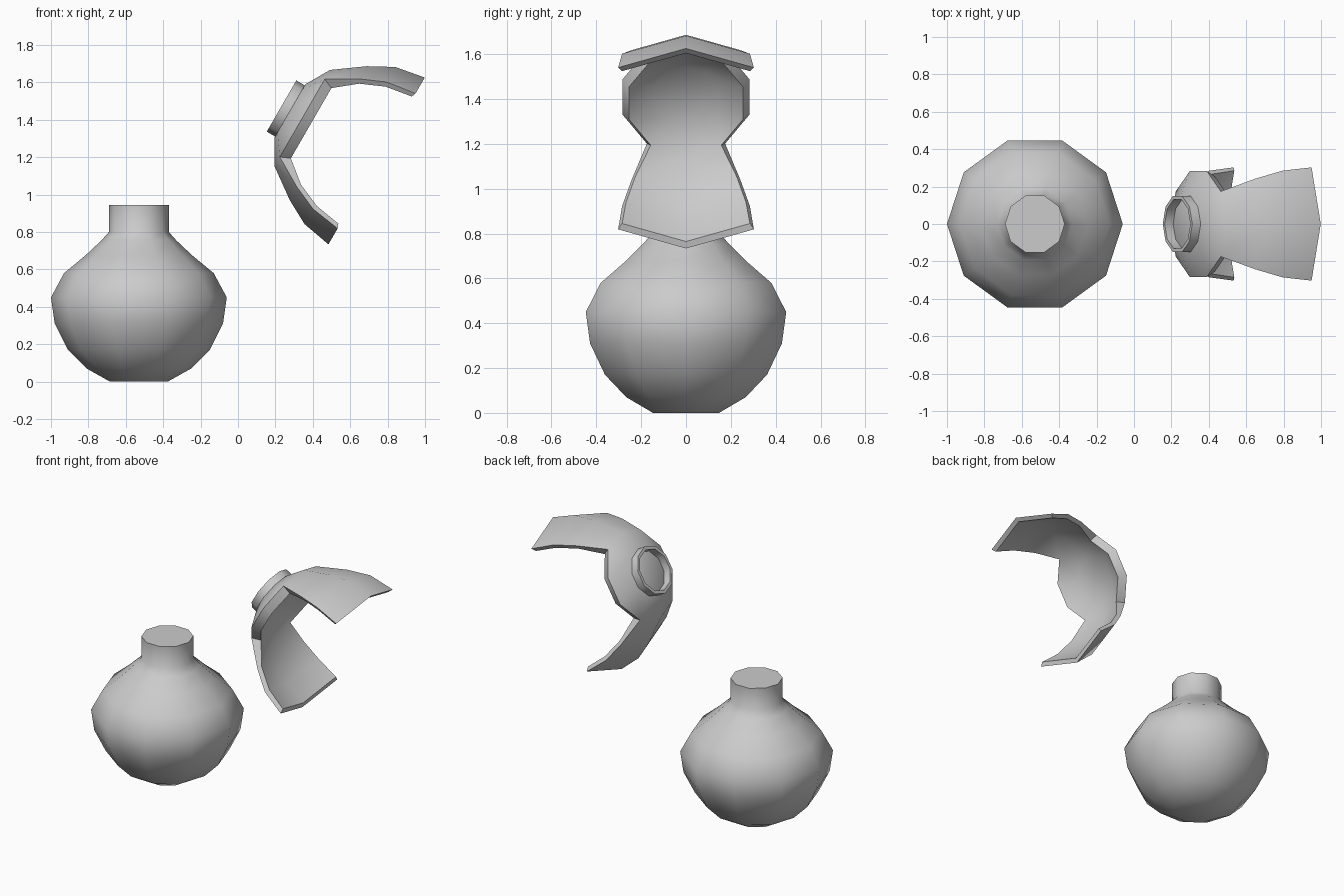
import bpy, bmesh, math
from mathutils import Vector

if "Cube" in bpy.data.objects:
    bpy.data.objects.remove(bpy.data.objects["Cube"])

N = 10


def finish(bm, name):
    bmesh.ops.recalc_face_normals(bm, faces=bm.faces[:])
    me = bpy.data.meshes.new(name)
    bm.to_mesh(me)
    bm.free()
    ob = bpy.data.objects.new(name, me)
    bpy.context.collection.objects.link(ob)
    bpy.ops.object.select_all(action='DESELECT')
    ob.select_set(True)
    bpy.context.view_layer.objects.active = ob
    bpy.ops.object.shade_smooth_by_angle(angle=math.radians(50))
    return ob


def rings(bm, profile, place):
    """One ten-sided ring of vertices per (radius, height) point."""
    out = []
    for r, h in profile:
        ring = []
        for i in range(N):
            a = 2 * math.pi * i / N
            ring.append(bm.verts.new(place(r * math.cos(a), r * math.sin(a), h)))
        out.append(ring)
    return out


def quad(bm, R, j, k, i):
    n = (i + 1) % N
    return bm.faces.new((R[j][i], R[j][n], R[k][n], R[k][i]))


# Round flask standing on the ground
bm = bmesh.new()
flask = [(.155, 0), (.28, .07), (.38, .17), (.45, .31), (.47, .45), (.40, .58),
         (.285, .675), (.20, .755), (.16, .80), (.16, .945)]
R = rings(bm, flask, lambda x, y, h: Vector((x - .53, y, h)))
for j in range(len(R) - 1):
    for i in range(N):
        quad(bm, R, j, j + 1, i)
bm.faces.new(R[0])
bm.faces.new(R[-1])
finish(bm, "flask")

# Tilted frame of the floating shell: axis points 30 degrees downwards
c, s = math.cos(math.radians(30)), math.sin(math.radians(30))
AXIS, UP = Vector((c, 0, -s)), Vector((s, 0, c))


def tilted(x, y, h):
    return AXIS * h + UP * (1.392 + x) + Vector((0, y, 0))


# Shell: closed dome with two opposite flaring strips
outer = [(.165, -.483), (.297, -.407), (.413, -.246), (.485, -.113), (.515, .052)]
inner = [(.147, -.424), (.268, -.352), (.385, -.235), (.455, -.105), (.485, .042)]
bm = bmesh.new()
O, I = rings(bm, outer, tilted), rings(bm, inner, tilted)
twin = {}
for ro, ri in zip(O, I):
    twin.update(zip(ro, ri))
skin = [bm.faces.new(O[0])]
bm.faces.new(I[0])
for j in range(len(O) - 1):
    for i in (range(N) if j == 0 else (0, 4, 5, 9)):
        skin.append(quad(bm, O, j, j + 1, i))
        quad(bm, I, j, j + 1, i)
rim = [e for f in skin for e in f.edges if len(e.link_faces) == 1]
for e in rim:
    v, w = e.verts
    bm.faces.new((v, w, twin[w], twin[v]))
bmesh.ops.delete(bm, geom=[v for v in bm.verts if not v.link_faces], context='VERTS')
finish(bm, "shell")

# Short open neck ring on top of the dome
bm = bmesh.new()
R = rings(bm, [(.158, -.47), (.158, -.535), (.137, -.535), (.137, -.47)], tilted)
for j in range(4):
    for i in range(N):
        quad(bm, R, j, (j + 1) % 4, i)
finish(bm, "neck_ring")
